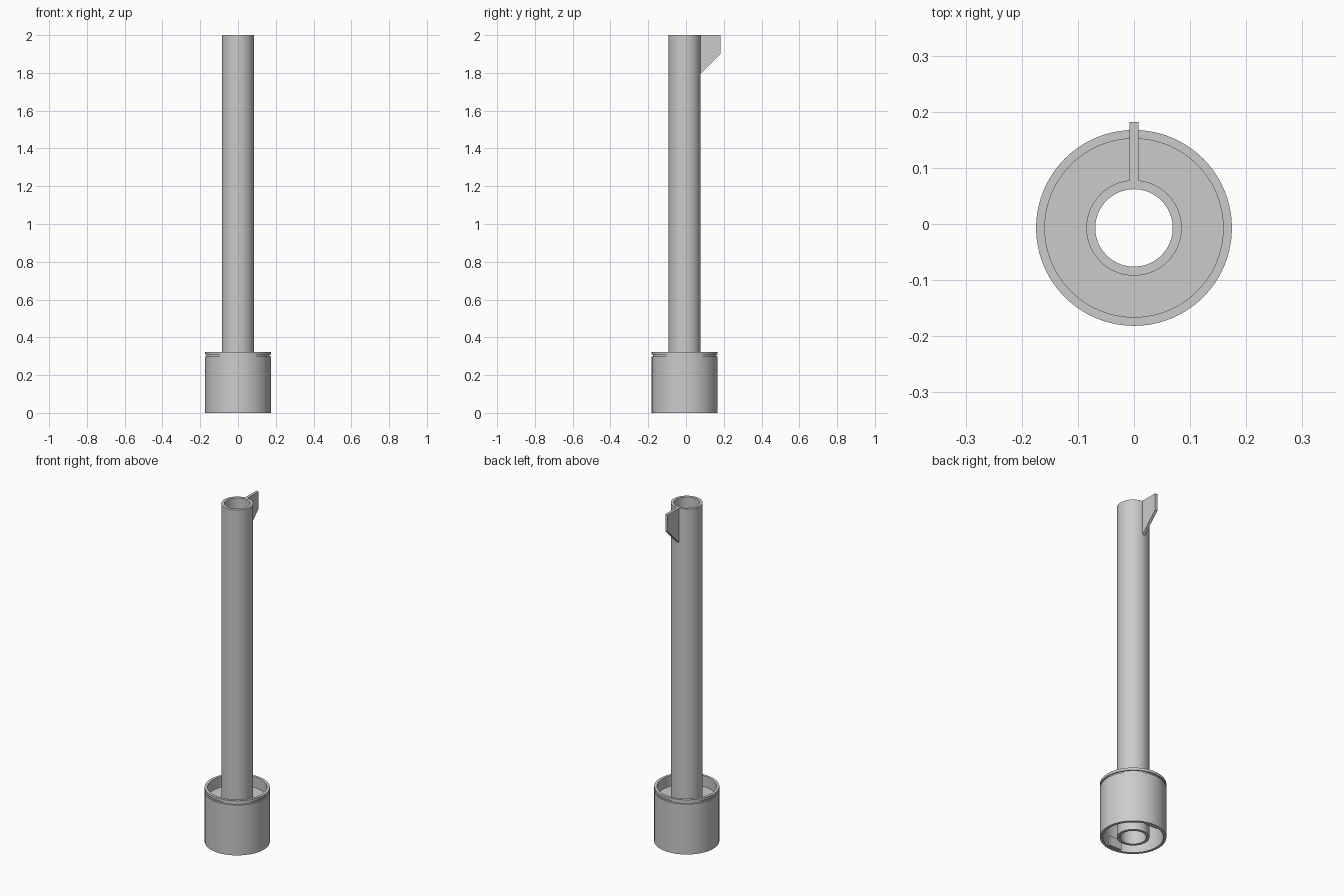
import bpy, bmesh, math

cube = bpy.data.objects.get("Cube")
if cube:
    bpy.data.objects.remove(cube)

AXIS_Y = -0.007      # the round parts sit slightly forward of centre
SEGMENTS = 96

grey = bpy.data.materials.new("light grey plastic")
grey.use_nodes = True
grey.diffuse_color = (0.6, 0.6, 0.6, 1)
grey.node_tree.nodes["Principled BSDF"].inputs["Base Color"].default_value = (0.6, 0.6, 0.6, 1)


def finish(name, bm, smooth=False):
    bmesh.ops.recalc_face_normals(bm, faces=bm.faces)
    mesh = bpy.data.meshes.new(name)
    bm.to_mesh(mesh)
    bm.free()
    mesh.materials.append(grey)
    obj = bpy.data.objects.new(name, mesh)
    bpy.context.collection.objects.link(obj)
    if smooth:
        bpy.ops.object.select_all(action='DESELECT')
        obj.select_set(True)
        bpy.context.view_layer.objects.active = obj
        bpy.ops.object.shade_smooth_by_angle(angle=math.radians(30))
    return obj


def lathe(name, profile):
    """Revolve a closed (radius, height) outline around the vertical axis."""
    bm = bmesh.new()
    verts = [bm.verts.new((r, 0, z)) for r, z in profile]
    edges = [bm.edges.new((v, verts[i - 1])) for i, v in enumerate(verts)]
    bmesh.ops.spin(bm, geom=verts + edges, cent=(0, 0, 0), axis=(0, 0, 1),
                   angle=math.tau, steps=SEGMENTS, use_duplicate=False)
    bmesh.ops.remove_doubles(bm, verts=bm.verts, dist=0.0001)
    obj = finish(name, bm, smooth=True)
    obj.location.y = AXIS_Y
    return obj


def plate(name, outline, width):
    """Extrude a (y, z) outline across x, centred on x = 0."""
    bm = bmesh.new()
    face = bm.faces.new([bm.verts.new((-width / 2, y, z)) for y, z in outline])
    side = bmesh.ops.extrude_face_region(bm, geom=[face])
    moved = [g for g in side["geom"] if isinstance(g, bmesh.types.BMVert)]
    bmesh.ops.translate(bm, verts=moved, vec=(width, 0, 0))
    return finish(name, bm)


# Long open tube
lathe("tube", [(0.069, 0), (0.085, 0), (0.085, 2), (0.069, 2)])

# Base cup: wall with a groove under the rim, and an inner floor
outer, inner, hub, groove = 0.1745, 0.159, 0.08, 0.168
lathe("base_cup", [
    (inner, 0), (outer, 0), (outer, 0.298), (groove, 0.298), (groove, 0.308),
    (outer, 0.308), (outer, 0.323), (inner, 0.323), (inner, 0.26),
    (hub, 0.26), (hub, 0.24), (inner, 0.24)])

# Fin at the top of the tube
plate("top_fin", [(0.071, 2), (0.182, 2), (0.182, 1.9), (0.071, 1.79)], 0.016)

# Locking tabs inside the open underside of the cup
for name, side in (("front_tab", -1), ("back_tab", 1)):
    ys = [AXIS_Y + side * d for d in (0.143, 0.16)]
    plate(name, [(ys[0], 0.003), (ys[1], 0.003), (ys[1], 0.06), (ys[0], 0.06)], 0.08)
